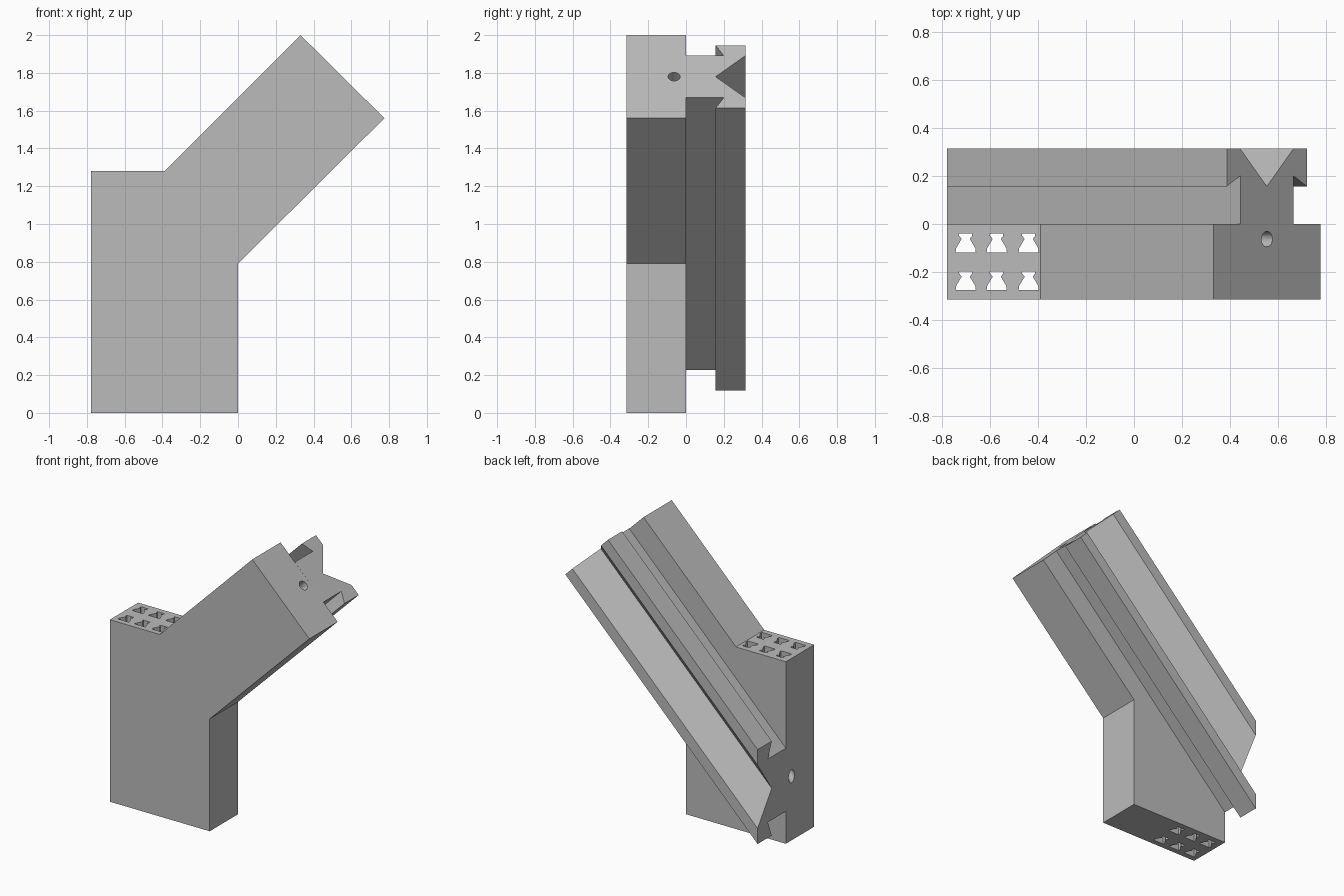
import bpy
import bmesh
from mathutils import Vector

cube = bpy.data.objects.get("Cube")
if cube:
    bpy.data.objects.remove(cube, do_unlink=True)

grey = bpy.data.materials.new("plain grey")
grey.use_nodes = True
COLOUR = (0.5, 0.5, 0.5, 1)
grey.diffuse_color = COLOUR
grey.node_tree.nodes["Principled BSDF"].inputs["Base Color"].default_value = COLOUR

LEFT, HALF = -0.777, 0.314
TIP = Vector((0.553, 0, 1.78))      # middle of the arm's end face
START_Z = TIP.z - (TIP.x - LEFT)    # where the arm axis meets the left side


def loft(name, start, end):
    """Solid between two matching outlines."""
    bm = bmesh.new()
    a = [bm.verts.new(p) for p in start]
    b = [bm.verts.new(p) for p in end]
    bm.faces.new(a)
    bm.faces.new(b)
    for i in range(len(a)):
        j = (i + 1) % len(a)
        bm.faces.new((a[i], a[j], b[j], b[i]))
    bmesh.ops.recalc_face_normals(bm, faces=bm.faces)
    mesh = bpy.data.meshes.new(name)
    bm.to_mesh(mesh)
    bm.free()
    obj = bpy.data.objects.new(name, mesh)
    bpy.context.collection.objects.link(obj)
    mesh.materials.append(grey)
    return obj


def cut(target, cutter):
    """Subtract the cutter from the target, then discard it."""
    cutter.hide_render = True
    mod = target.modifiers.new("cut", 'BOOLEAN')
    mod.operation = 'DIFFERENCE'
    mod.solver = 'EXACT'
    mod.object = cutter
    graph = bpy.context.evaluated_depsgraph_get()
    mesh = bpy.data.meshes.new_from_object(target.evaluated_get(graph))
    target.modifiers.clear()
    target.data = mesh
    bpy.data.objects.remove(cutter, do_unlink=True)


# Bent body: upright block with a 45 degree arm
outline = [(LEFT, 0), (0, 0), (0, 0.79), (0.775, 1.56), (0.331, 2),
           (-0.389, 1.28), (LEFT, 1.28)]
body = loft("bent_body", [(x, -HALF, z) for x, z in outline],
            [(x, 0, z) for x, z in outline])

# Dovetail slots running straight down through the block
half_slot = [(0.042, 0), (0.04, 0.017), (0.017, 0.056), (0.027, 0.069), (0.027, 0.078)]
slot = half_slot + [(-x, y) for x, y in reversed(half_slot)]
for cx in (-0.7, -0.571, -0.438):
    for cy in (-0.118, -0.275):
        cut(body, loft("slot_cutter", [(cx + x, cy + y, -0.1) for x, y in slot],
                       [(cx + x, cy + y, 1.4) for x, y in slot]))

# Round bore along the whole arm
bpy.ops.mesh.primitive_cylinder_add(
    vertices=32, radius=0.032, depth=4, location=(TIP.x, -0.063, TIP.z))
bore = bpy.context.object
bore.rotation_euler.y = 0.785398
bpy.context.view_layer.update()
cut(body, bore)

# Grooved rail behind the arm, trimmed upright at the left side
half_rail = [(0.111, 0), (0.111, 0.2), (0.166, 0.157), (0.166, HALF), (0.111, HALF)]
rail = half_rail + [(0, 0.157)] + [(-a, y) for a, y in reversed(half_rail)]
loft("grooved_rail", [(LEFT, y, START_Z + 2 * a) for a, y in rail],
     [(TIP.x - a, y, TIP.z + a) for a, y in rail])
